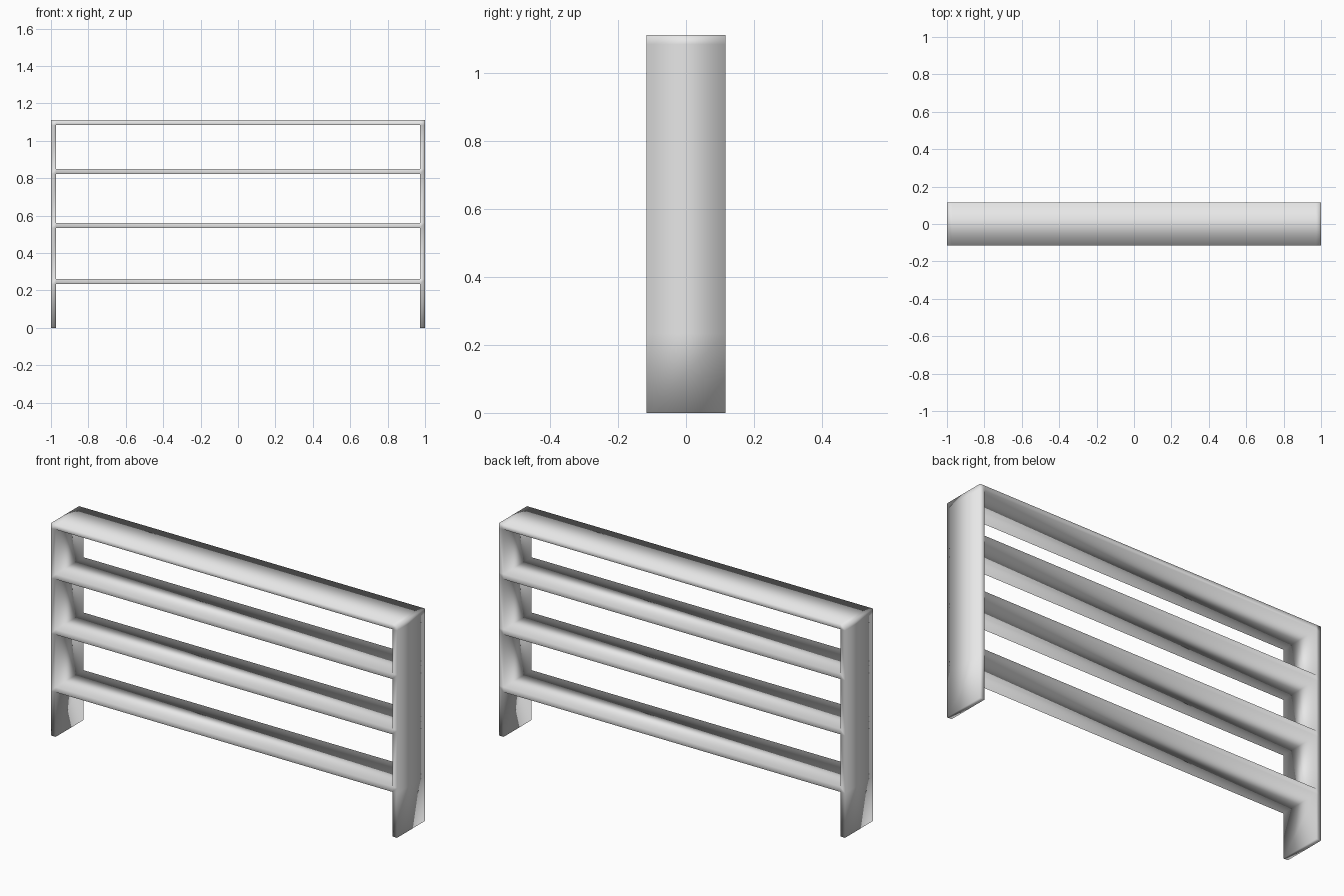
import bpy
import bmesh

cube = bpy.data.objects.get("Cube")
if cube:
    bpy.data.objects.remove(cube, do_unlink=True)

THICK = 0.027
DEPTH = 0.231
SHELF_TOPS = [0.26, 0.561, 0.85, 1.11]

# Painted grey material
grey = bpy.data.materials.new("light_grey")
grey.use_nodes = True
colour = (0.8, 0.8, 0.8, 1)
grey.diffuse_color = colour
grey.node_tree.nodes["Principled BSDF"].inputs["Base Color"].default_value = colour

# Front profile: grid cells kept for the two side panels and the boards
xs = [-1, -1 + THICK, 1 - THICK, 1]
zs = [0]
for top in SHELF_TOPS:
    zs += [top - THICK, top]

bm = bmesh.new()
verts = {}


def corner(i, k):
    if (i, k) not in verts:
        verts[i, k] = bm.verts.new((xs[i], -DEPTH / 2, zs[k]))
    return verts[i, k]


for k in range(len(zs) - 1):
    for i in range(3):
        is_side = i != 1
        is_board = k % 2 == 1
        if is_side or is_board:
            bm.faces.new([corner(i, k), corner(i + 1, k),
                          corner(i + 1, k + 1), corner(i, k + 1)])

# Extrude the profile back into one welded shelf frame
result = bmesh.ops.extrude_face_region(bm, geom=bm.faces[:], use_keep_orig=True)
moved = [g for g in result["geom"] if isinstance(g, bmesh.types.BMVert)]
bmesh.ops.translate(bm, verts=moved, vec=(0, DEPTH, 0))
bmesh.ops.recalc_face_normals(bm, faces=bm.faces[:])

# Soft shading runs over every edge of the frame
for face in bm.faces:
    face.smooth = True

mesh = bpy.data.meshes.new("shelf_frame")
bm.to_mesh(mesh)
bm.free()
mesh.materials.append(grey)
frame = bpy.data.objects.new("shelf_frame", mesh)
bpy.context.collection.objects.link(frame)
